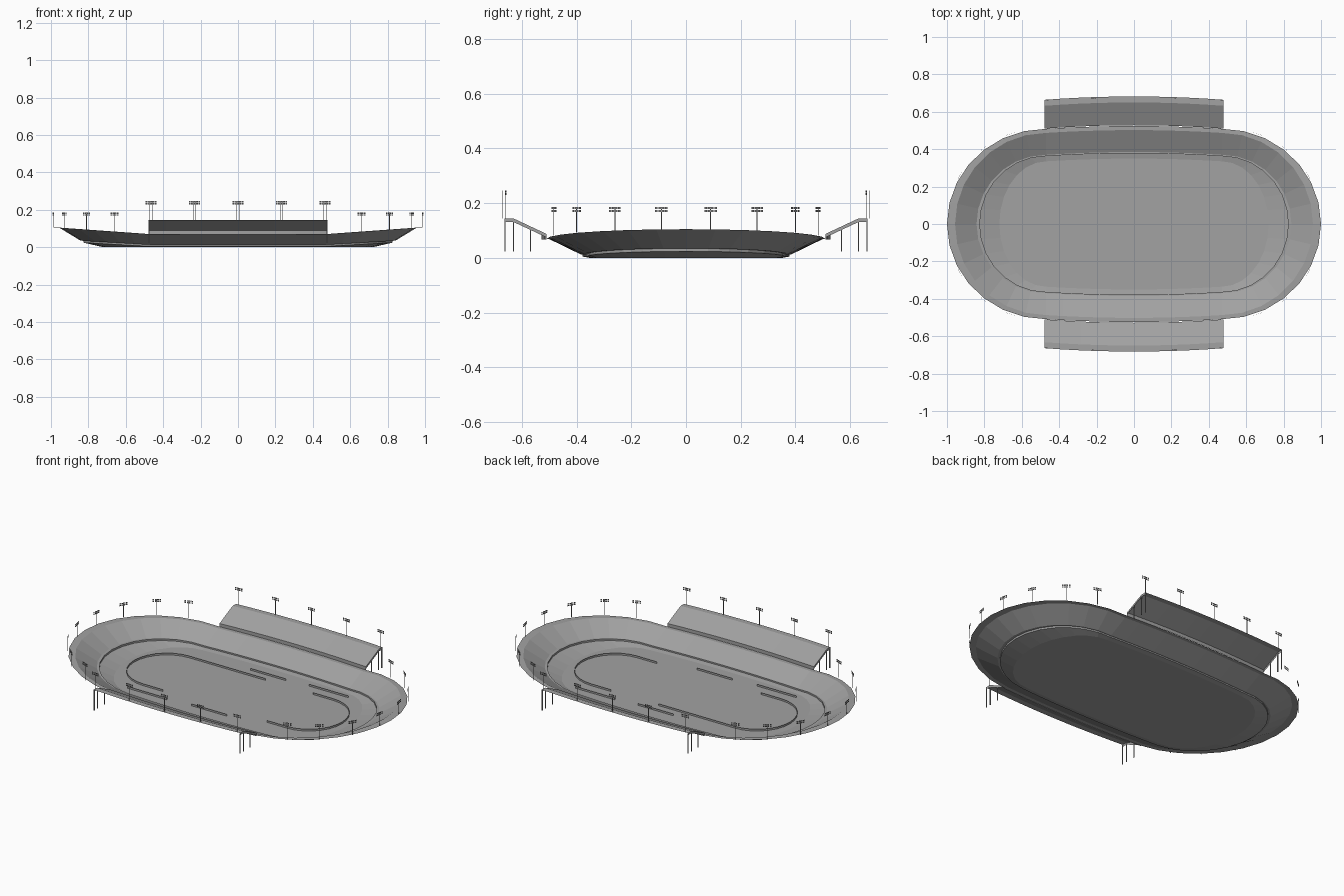
import bpy, bmesh, math
from mathutils import Matrix, Vector

cube = bpy.data.objects.get("Cube")
if cube:
    bpy.data.objects.remove(cube, do_unlink=True)

grey = bpy.data.materials.new("concrete_grey")
grey.use_nodes = True
colour = (0.36, 0.36, 0.36, 1)
grey.diffuse_color = colour
grey.node_tree.nodes["Principled BSDF"].inputs["Base Color"].default_value = colour

STRAIGHT = 0.47      # half length of the straights
ARC, SIDE = 14, 10   # segments per end and per straight


def finish(name, bm):
    mesh = bpy.data.meshes.new(name)
    bm.to_mesh(mesh)
    bm.free()
    mesh.materials.append(grey)
    obj = bpy.data.objects.new(name, mesh)
    bpy.context.collection.objects.link(obj)
    return obj


def oval(ex, ey, z_end, z_side, bulge=0.015):
    """Closed oval with bowed straights, rising toward both ends."""
    pts = []
    for s in (1, -1):
        for i in range(ARC):
            a = -math.pi / 2 + math.pi * i / ARC
            c = math.cos(a)
            pts.append(Vector((s * (STRAIGHT + (ex - STRAIGHT) * c),
                               s * (ey - bulge) * math.sin(a),
                               z_side + (z_end - z_side) * c)))
        for i in range(SIDE):
            t = 1 - 2 * i / SIDE
            pts.append(Vector((s * STRAIGHT * t,
                               s * (ey - bulge * t * t), z_side)))
    return pts


def loft(bm, rows, closed):
    """Skin a list of equal-length point rows with quads."""
    loops = [[bm.verts.new(p) for p in row] for row in rows]
    n = len(loops[0])
    for a, b in zip(loops, loops[1:]):
        for i in range(n if closed else n - 1):
            j = (i + 1) % n
            bm.faces.new((a[i], b[i], b[j], a[j]))
    return loops


def box(bm, size, centre, turn=0):
    m = (Matrix.Translation(centre) @ Matrix.Rotation(turn, 4, "Z")
         @ Matrix.Diagonal((*size, 1)))
    bmesh.ops.create_cube(bm, size=1, matrix=m)


# Infield and banked track
bm = bmesh.new()
loops = loft(bm, [oval(0.72, 0.35, 0, 0), oval(0.825, 0.378, 0.024, 0.005)], True)
bm.faces.new(loops[0])
finish("infield_and_track", bm)

# Boundary wall around the track
bm = bmesh.new()
loft(bm, [oval(0.825, 0.378, 0.024, 0.005), oval(0.825, 0.378, 0.035, 0.013),
          oval(0.842, 0.385, 0.035, 0.013)], True)
finish("track_wall", bm)

# Sloped seating bowl and its flat top walkway
bm = bmesh.new()
loft(bm, [oval(0.842, 0.385, 0.035, 0.013), oval(0.957, 0.502, 0.105, 0.07)], True)
finish("seating_bowl", bm)
bm = bmesh.new()
loft(bm, [oval(0.957, 0.502, 0.105, 0.07), oval(1.0, 0.524, 0.105, 0.07)], True)
finish("rim_walkway", bm)

# Thin barriers inside the track
bm = bmesh.new()


def barrier(pts):
    loft(bm, [pts, [p + Vector((0, 0, 0.011)) for p in pts]], False)


for s in (1, -1):
    curve = [Vector((s * 0.34, -s * 0.215, 0))]
    for i in range(ARC + 1):
        a = -math.pi / 2 + math.pi * i / ARC
        curve.append(Vector((s * (STRAIGHT + 0.21 * math.cos(a)), s * 0.215 * math.sin(a), 0)))
    curve.append(Vector((s * 0.34, s * 0.215, 0)))
    barrier(curve)
    barrier([Vector((x, s * 0.275, 0)) for x in (-0.11, 0.12)])
    barrier([Vector((s * x, s * 0.29, 0)) for x in (0.26, 0.52)])
barrier([Vector((x, 0.215, 0)) for x in (-0.34, 0.03)])
finish("inner_barriers", bm)

# Upper stands: low wall, raked seating, flat top; profile is (y, z)
PROFILE = [(0.51, 0.068), (0.51, 0.088), (0.632, 0.145), (0.664, 0.145)]
HALF = 0.478


def bow(x):
    return 0.018 * (1 - (x / HALF) ** 2)


for s, side in ((1, "back"), (-1, "front")):
    xs = [HALF * (2 * i / SIDE - 1) for i in range(SIDE + 1)]
    bm = bmesh.new()
    loft(bm, [[Vector((x, s * (y + bow(x)), z)) for x in xs] for y, z in PROFILE], False)
    # end trims hang below the seating edge
    for x in (-HALF, HALF):
        edge = [Vector((x, s * y, z)) for y, z in PROFILE[1:]]
        loft(bm, [edge, [p - Vector((0, 0, 0.013)) for p in edge]], False)
    bmesh.ops.remove_doubles(bm, verts=bm.verts, dist=0.0001)
    finish(side + "_stand", bm)

    # support posts under both ends of the stand
    bm = bmesh.new()
    for x in (-HALF, HALF):
        for y, top in ((0.664, 0.14), (0.632, 0.14), (0.57, 0.11)):
            box(bm, (0.004, 0.004, top - 0.023), (x * 0.995, s * (y - 0.002), (top + 0.023) / 2))
    finish(side + "_stand_posts", bm)


# Floodlights: thin pole with two rows of four flat lamps
def floodlight(bm, x, y, base, top, turn):
    box(bm, (0.003, 0.001, top - base), (x, y, (top + base) / 2), turn)
    for row in range(2):
        for k in range(4):
            d = (k - 1.5) * 0.0125
            box(bm, (0.009, 0.001, 0.007),
                (x + d * math.cos(turn), y + d * math.sin(turn), top - 0.004 - row * 0.01), turn)


bm = bmesh.new()
for sx in (1, -1):
    for sy in (1, -1):
        for x, y in ((0.988, 0.09), (0.93, 0.26), (0.81, 0.4), (0.66, 0.483)):
            out = math.atan2(sy * y, sx * (x - STRAIGHT))
            rise = (x - STRAIGHT) / (1 - STRAIGHT)
            floodlight(bm, sx * x, sy * y, 0.07 + 0.035 * rise, 0.186, out + math.pi / 2)
finish("bowl_floodlights", bm)

bm = bmesh.new()
for s in (1, -1):
    for i in range(-2, 3):
        x = i * 0.2325 + s * 0.007
        floodlight(bm, x, s * (0.658 + bow(x)), 0.145, 0.247, -s * x * 0.15)
finish("stand_floodlights", bm)
